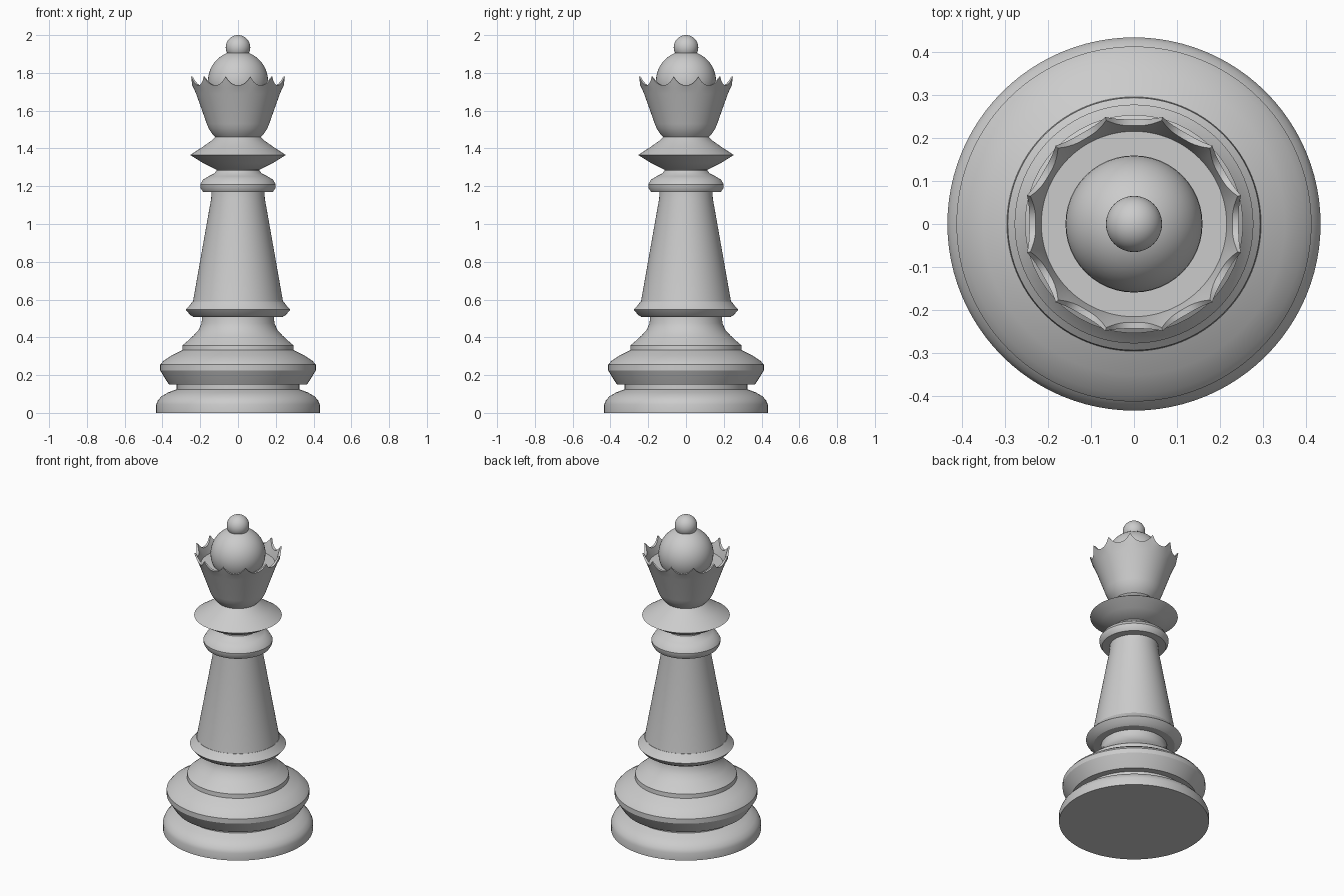
import bpy, bmesh, math

if "Cube" in bpy.data.objects:
    bpy.data.objects.remove(bpy.data.objects["Cube"])

mat = bpy.data.materials.new("light grey")
mat.diffuse_color = (0.6, 0.6, 0.6, 1)
mat.use_nodes = True
mat.node_tree.nodes["Principled BSDF"].inputs["Base Color"].default_value = mat.diffuse_color
SEG = 96


def finish(name, bm, angle=30):
    bmesh.ops.remove_doubles(bm, verts=bm.verts, dist=1e-5)
    bmesh.ops.recalc_face_normals(bm, faces=bm.faces)
    me = bpy.data.meshes.new(name)
    bm.to_mesh(me)
    bm.free()
    me.materials.append(mat)
    ob = bpy.data.objects.new(name, me)
    bpy.context.collection.objects.link(ob)
    bpy.ops.object.select_all(action='DESELECT')
    ob.select_set(True)
    bpy.context.view_layer.objects.active = ob
    bpy.ops.object.shade_smooth_by_angle(angle=math.radians(angle))
    return ob


def lathe(name, rings, seg=SEG):
    """Revolve rings; each ring is a function of angle giving (radius, z), or a plain pair."""
    bm = bmesh.new()
    loops = []
    for ring in rings:
        loop = []
        for i in range(seg):
            a = 2 * math.pi * i / seg
            r, z = ring(a) if callable(ring) else ring
            loop.append(bm.verts.new((r * math.cos(a), r * math.sin(a), z)))
        loops.append(loop)
    for lo, hi in zip(loops, loops[1:]):
        for i in range(seg):
            j = (i + 1) % seg
            bm.faces.new((lo[i], lo[j], hi[j], hi[i]))
    bm.faces.new(loops[0][::-1])
    bm.faces.new(loops[-1])
    return finish(name, bm)


def ball(name, r, z):
    bm = bmesh.new()
    bmesh.ops.create_uvsphere(bm, u_segments=48, v_segments=24, radius=r)
    bmesh.ops.translate(bm, verts=bm.verts, vec=(0, 0, z))
    return finish(name, bm)


# Foot and lower body
lathe("foot", [(.433, 0), (.433, .045), (.425, .065), (.405, .088), (.37, .108),
               (.325, .125), (.325, .155)])
lathe("lower_bulge", [(.365, .15), (.388, .185), (.412, .225), (.412, .255), (.395, .275),
                      (.35, .305), (.295, .332), (.293, .358), (.27, .378),
                      (.235, .41), (.208, .44), (.193, .475), (.19, .51)])

# Stem with its lower and upper collars
lathe("lower_collar", [(.235, .507), (.255, .52), (.277, .547), (.262, .562), (.248, .58), (.24, .59)])
lathe("stem", [(.24, .58), (.142, 1.135), (.14, 1.175)])
lathe("upper_collar", [(.185, 1.17), (.198, 1.19), (.2, 1.21), (.185, 1.235), (.155, 1.253),
                       (.125, 1.268), (.115, 1.282), (.115, 1.30)])
lathe("neck_flare", [(.115, 1.288), (.185, 1.323), (.253, 1.365), (.185, 1.41), (.135, 1.445), (.11, 1.47)])


# Crown cup: twelve scallops with tips at 15, 45, 75... degrees
def scallop(a):
    t = (math.degrees(a) + 15) % 30 / 15 - 1
    return abs(t) ** 2.5


def outer_rim(a):
    return .243 + .014 * scallop(a), 1.735 + .045 * scallop(a)


def inner_rim(a):
    return .228 + .021 * scallop(a), 1.735 + .045 * scallop(a)


lathe("crown", [(.115, 1.455), (.135, 1.475), (.155, 1.505), (.165, 1.53), (.222, 1.69),
                (.235, 1.72), outer_rim, inner_rim, (.222, 1.715), (.215, 1.69)], 144)

# Dome and finial
ball("dome", .159, 1.757)
ball("finial", .065, 1.935)
